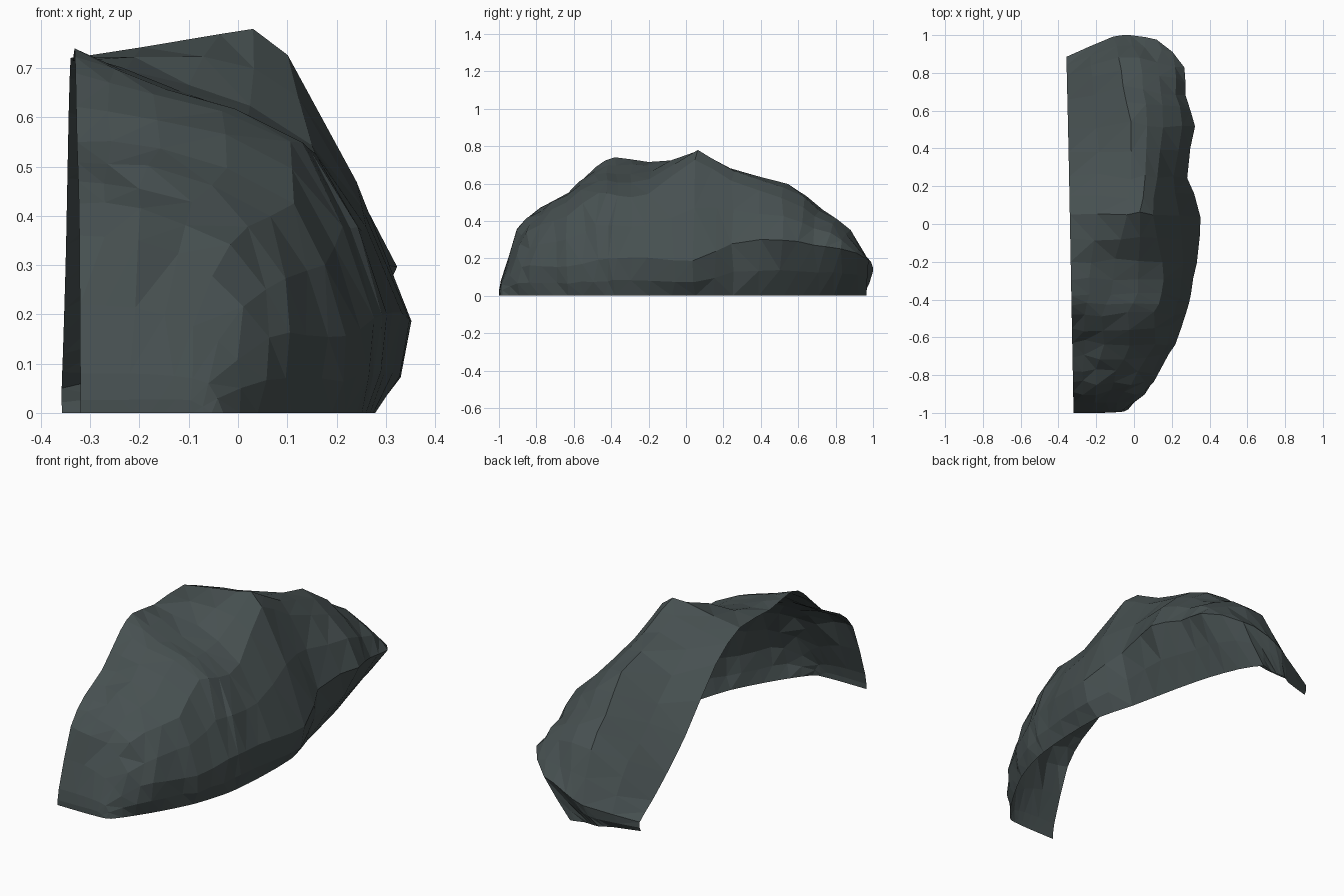
import bpy, bmesh, random
from mathutils import Vector

if "Cube" in bpy.data.objects:
    bpy.data.objects.remove(bpy.data.objects["Cube"])
random.seed(4)

# Cross-sections: y, left-edge z, crest x z, shoulder x z, bulge x z, base x
SECTIONS = [
    (-1.00, .00, -.25, .00, -.18, .00, -.12, .00, -.07),
    (-.99, .08, -.22, .08, -.13, .075, -.06, .06, -.03),
    (-.89, .36, -.20, .35, -.05, .28, .06, .15, .04),
    (-.78, .47, -.20, .46, .02, .38, .14, .16, .11),
    (-.63, .55, -.16, .54, .11, .43, .22, .16, .19),
    (-.48, .69, -.17, .65, .11, .55, .275, .19, .24),
    (-.38, .74, -.12, .65, .15, .54, .30, .20, .26),
    (-.20, .715, -.10, .67, .15, .54, .335, .20, .275),
    (.05, .72, -.04, .765, .10, .73, .355, .19, .275),
    (.25, .61, -.02, .68, .12, .61, .28, .28, .22),
    (.53, .34, -.02, .595, .15, .52, .325, .30, .16),
    (.72, .21, -.06, .46, .14, .42, .27, .27, .11),
    (.87, .12, -.08, .34, .12, .33, .265, .25, .05),
    (1.0, .05, -.11, .11, -.02, .15, .12, .19, -.02),
    (.98, .00, -.22, .00, -.17, .00, -.12, .00, -.06),
]


def section_points(s):
    y, zl, xc, zc, xs, zs, xb, zb, x0 = s
    # the back end sweeps forward on both sides
    back = max(0, y - .4) / .6
    pts = []
    for x, z in ((-.339 - .019 * y, zl), (xc, zc), (xs, zs), (xb, zb), (x0, 0)):
        bend = -.115 * back * min(1, max(0, (-.1 - x) / .15))
        bend -= .05 * back * max(0, x) / .25
        # the front end curves back towards the right
        if y < -.95:
            bend += .3 * max(0, x + .2) ** 2
        # the back base is tucked under
        if z == 0 and y > .9:
            bend = -.035 - (.07 if x < -.3 else .03 if x < -.2 else 0)
        pts.append(Vector((x, y + bend, z)))
    return pts


def curve(a, b, c, d):
    # softened midpoint between b and c
    return (b + c) * .5 + ((b + c) - (a + d)) * .05


def refine(row):
    out = []
    for i in range(len(row) - 1):
        a = row[max(0, i - 1)]
        d = row[min(len(row) - 1, i + 2)]
        out += [row[i].copy(), curve(a, row[i], row[i + 1], d)]
    return out + [row[-1].copy()]


# Refine along the sections, then between them
rows = [refine(section_points(s)) for s in SECTIONS]
columns = [refine([row[j] for row in rows]) for j in range(len(rows[0]))]
grid = [list(r) for r in zip(*columns)]

# Rough facets: jitter interior points, keep the cut edge and base clean
nr, nc = len(grid), len(grid[0])
for i in range(nr):
    for j in range(nc):
        p = grid[i][j]
        if 3 < i < nr - 4 and 0 < j < nc - 1:
            p += Vector((random.uniform(-.004, .004), random.uniform(-.018, .018),
                         random.uniform(-.005, .005)))
        p.z = max(0, p.z)
        p.y = max(-1, min(1, p.y))

bm = bmesh.new()
verts = [[bm.verts.new(p) for p in row] for row in grid]
for i in range(nr - 1):
    for j in range(nc - 1):
        a, b = verts[i][j], verts[i][j + 1]
        c, d = verts[i + 1][j + 1], verts[i + 1][j]
        # split along the shorter diagonal
        if (a.co - c.co).length < (b.co - d.co).length:
            tris = ((a, b, c), (a, c, d))
        else:
            tris = ((a, b, d), (b, c, d))
        for t in tris:
            bm.faces.new(t)
bmesh.ops.remove_doubles(bm, verts=bm.verts, dist=.002)
bmesh.ops.dissolve_degenerate(bm, edges=bm.edges, dist=.001)
# Drop the flat slivers lying on the ground
bm.normal_update()
flat = [f for f in bm.faces if all(v.co.z < .001 for v in f.verts)]
bmesh.ops.delete(bm, geom=flat, context='FACES')
for f in bm.faces:
    f.smooth = False

# Orient the shell outwards
if sum(f.normal.z * f.calc_area() for f in bm.faces) < 0:
    bmesh.ops.reverse_faces(bm, faces=bm.faces)

mesh = bpy.data.meshes.new("rock_shell")
bm.to_mesh(mesh)
bm.free()
rock = bpy.data.objects.new("rock_shell", mesh)
bpy.context.collection.objects.link(rock)

mat = bpy.data.materials.new("dark slate")
mat.diffuse_color = (.062, .080, .081, 1)
mat.use_nodes = True
mat.node_tree.nodes["Principled BSDF"].inputs["Base Color"].default_value = mat.diffuse_color
mesh.materials.append(mat)
